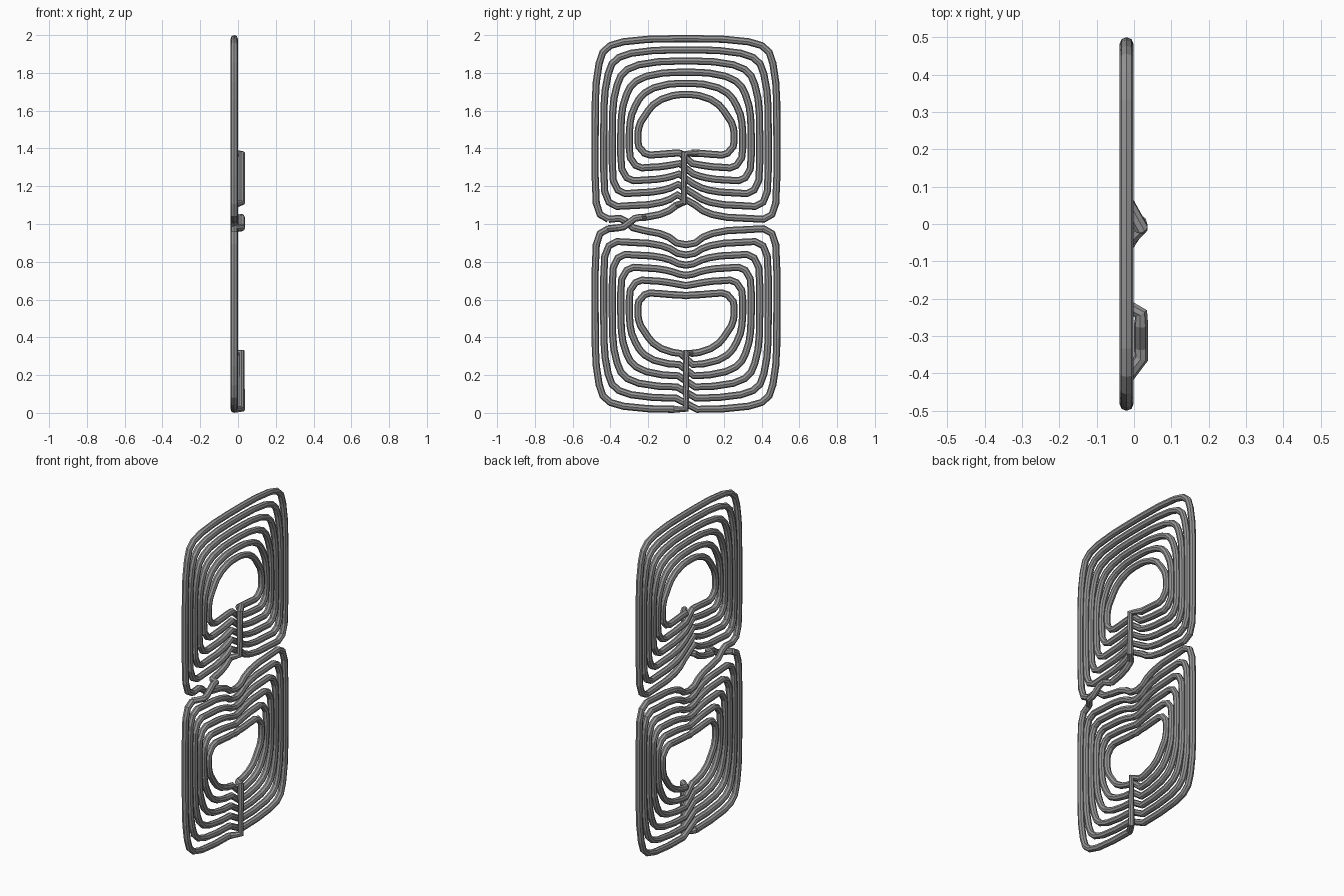
import bpy

cube = bpy.data.objects.get("Cube")
if cube:
    bpy.data.objects.remove(cube, do_unlink=True)

RADIUS = 0.019
BACK, RAISED = -0.02, 0.019   # depth of the windings and of the bridges
TURNS = 6

grey = bpy.data.materials.new("wire_grey")
grey.use_nodes = True
grey.diffuse_color = (0.3, 0.3, 0.3, 1)
grey.node_tree.nodes["Principled BSDF"].inputs["Base Color"].default_value = (0.3, 0.3, 0.3, 1)

# Half outlines (y, z) of the outermost and innermost turn, dented side to round side
OUTER = [(0, 1.11), (.05, 1.10), (.09, 1.07), (.14, 1.05), (.22, 1.035), (.32, 1.03),
         (.41, 1.025), (.455, 1.05), (.475, 1.11), (.481, 1.25), (.481, 1.45),
         (.48, 1.65), (.475, 1.75), (.46, 1.85), (.44, 1.91), (.40, 1.945),
         (.33, 1.965), (.2, 1.978), (.06, 1.981), (0, 1.981)]
INNER = [(0, 1.38), (.03, 1.375), (.06, 1.375), (.09, 1.373), (.12, 1.37), (.15, 1.368),
         (.19, 1.365), (.22, 1.375), (.25, 1.41), (.255, 1.44), (.255, 1.48),
         (.25, 1.51), (.24, 1.54), (.22, 1.57), (.20, 1.60), (.175, 1.63),
         (.13, 1.66), (.07, 1.68), (.03, 1.685), (0, 1.685)]


def half_turn(turn, side, lower=False):
    """Half of one turn, blended between the inner and outer outline."""
    t = turn / (TURNS - 1)
    points = []
    for (yi, zi), (yo, zo) in zip(INNER, OUTER):
        z = zi + (zo - zi) * t
        points.append((BACK, side * (yi + (yo - yi) * t), 2 - z if lower else z))
    return points


def wire(name, points):
    """Eight-sided tube along a path."""
    curve = bpy.data.curves.new(name, 'CURVE')
    curve.dimensions = '3D'
    curve.bevel_depth = RADIUS
    curve.bevel_resolution = 2
    curve.use_fill_caps = True
    spline = curve.splines.new('POLY')
    spline.points.add(len(points) - 1)
    for p, co in zip(spline.points, points):
        p.co = (*co, 1)
    spline.use_smooth = False
    curve.materials.append(grey)
    obj = bpy.data.objects.new(name, curve)
    bpy.context.collection.objects.link(obj)
    bpy.ops.object.select_all(action='DESELECT')
    obj.select_set(True)
    bpy.context.view_layer.objects.active = obj
    bpy.ops.object.convert(target='MESH')


last = TURNS - 1
up_left = half_turn(last, -1)
low_left = half_turn(last, -1, True)
low_right = half_turn(last, 1, True)

# Upper spiral: each turn steps outward at the dented side
upper = []
for turn in range(TURNS):
    left = half_turn(turn, -1)[::-1]
    upper += half_turn(turn, 1)[1:] + left[1:-1]
upper = upper[:-5]            # outer turn stops at the lower left corner
wire("upper_coil", upper)

# Lower spiral: each turn steps inward at the round side
lower = low_left[4:0:-1] + low_right[:-1]
for turn in reversed(range(last)):
    lower += half_turn(turn, -1, True)[-2:0:-1] + half_turn(turn, 1, True)[:-1]
wire("lower_coil", lower)

# Flat strand joining the two outer turns
wire("flat_crossover", [upper[-1], (BACK, -.35, 1.03), (BACK, -.32, 1.015),
                        (BACK, -.28, .98), low_left[4]])

# Return strand: outer left turn, raised crossover, then up to the dent
wire("lower_return", low_left[-2:5:-1])
wire("raised_crossover", [low_left[6], (RAISED, -.36, .98), (RAISED, -.33, .985),
                          (RAISED, -.27, 1.03), (RAISED, -.24, 1.035), up_left[4]])
wire("upper_return", up_left[4:0:-1])

# Raised bridges passing over the turns
wire("upper_bridge", [up_left[2], up_left[1], (RAISED, -.01, 1.115),
                      (RAISED, -.01, 1.372), half_turn(0, 1)[2]])
wire("lower_bridge", [half_turn(0, 1, True)[-2], (RAISED, 0, .32),
                      (RAISED, 0, .02), low_left[-2]])
